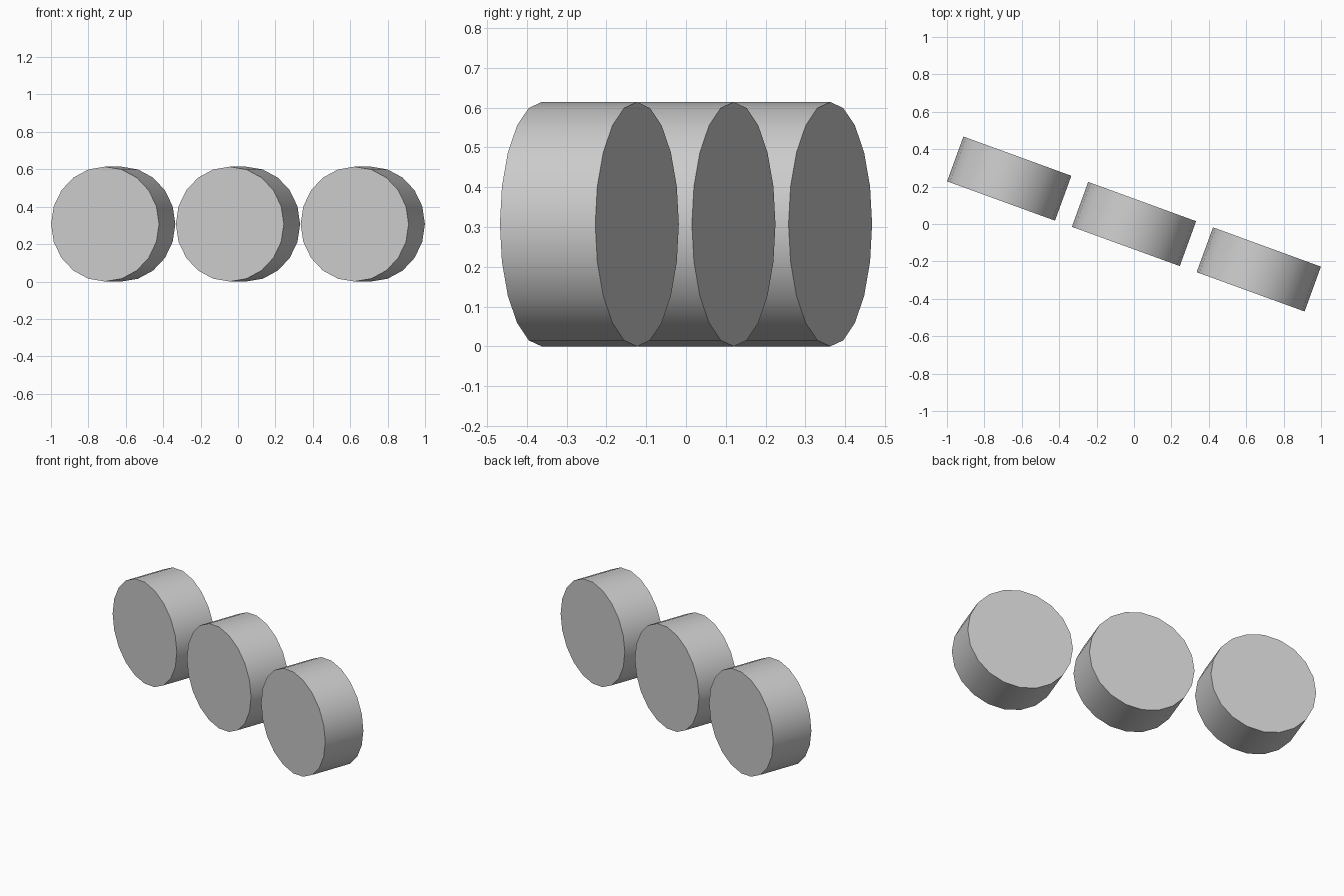
import bpy
import math
from mathutils import Vector

cube = bpy.data.objects.get("Cube")
if cube:
    bpy.data.objects.remove(cube, do_unlink=True)

RADIUS = 0.307
DEPTH = 0.255
SPACING = 0.71
TURN = math.radians(-20)

# Plain grey finish
grey = bpy.data.materials.new("light_grey")
grey.use_nodes = True
colour = (0.6, 0.6, 0.6, 1)
grey.diffuse_color = colour
grey.node_tree.nodes["Principled BSDF"].inputs["Base Color"].default_value = colour

# Row of three upright discs, the whole row turned about the vertical
row = Vector((math.cos(TURN), math.sin(TURN), 0))
for name, step in (("right_disc", -1), ("middle_disc", 0), ("left_disc", 1)):
    bpy.ops.mesh.primitive_cylinder_add(
        vertices=20, radius=RADIUS, depth=DEPTH,
        location=row * SPACING * step + Vector((0, 0, RADIUS)),
        rotation=(math.pi / 2, 0, TURN))
    disc = bpy.context.object
    disc.name = name
    disc.data.materials.append(grey)
    bpy.ops.object.shade_smooth_by_angle(angle=math.radians(30))
